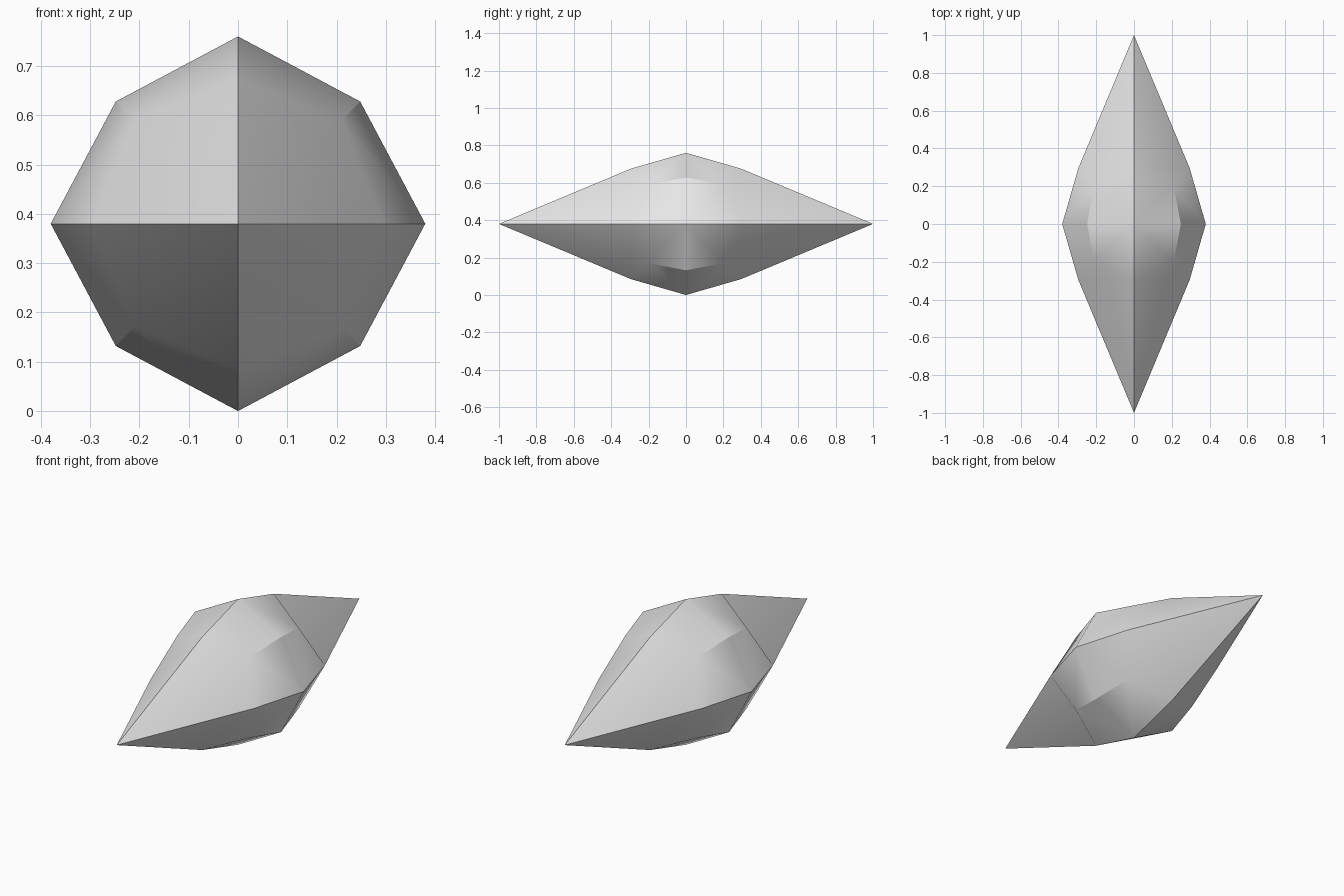
import bpy
import bmesh
from itertools import product

if "Cube" in bpy.data.objects:
    bpy.data.objects.remove(bpy.data.objects["Cube"])

# Half extents and intermediate points of one octant
R = 0.38      # tips on x and z
L = 1.0       # long tips on y
M = 0.295     # bend on the edges running to the long tips
D = 0.248     # bend on the edges around the girdle
F = (0.21, 0.2, 0.21)   # centre point of the facet

X, Y, Z = (R, 0, 0), (0, L, 0), (0, 0, R)
XY, YZ, ZX = (M, M, 0), (0, M, M), (D, 0, D)
OCTANT = [(X, XY, F, ZX), (XY, Y, YZ, F), (Z, ZX, F, YZ)]

# Gem body: one octant mirrored through all three planes
bm = bmesh.new()
verts = {}


def vert(p, signs):
    co = tuple(round(c * s, 4) + 0.0 for c, s in zip(p, signs))
    if co not in verts:
        verts[co] = bm.verts.new((co[0], co[1], co[2] + R))
    return verts[co]


for signs in product((1, -1), repeat=3):
    flipped = signs[0] * signs[1] * signs[2] < 0
    for quad in OCTANT:
        corners = [vert(p, signs) for p in quad]
        if flipped:
            corners = [corners[0]] + corners[:0:-1]
        bm.faces.new(corners)

mesh = bpy.data.meshes.new("gem_body")
bm.to_mesh(mesh)
bm.free()
gem = bpy.data.objects.new("gem_body", mesh)
bpy.context.collection.objects.link(gem)

# Plain light grey
grey = bpy.data.materials.new("light_grey")
grey.diffuse_color = (0.8, 0.8, 0.8, 1)
grey.use_nodes = True
grey.node_tree.nodes["Principled BSDF"].inputs["Base Color"].default_value = grey.diffuse_color
mesh.materials.append(grey)

# Soft facets with crisp main ridges
bpy.context.view_layer.objects.active = gem
gem.select_set(True)
bpy.ops.object.shade_smooth_by_angle(angle=0.5236)
